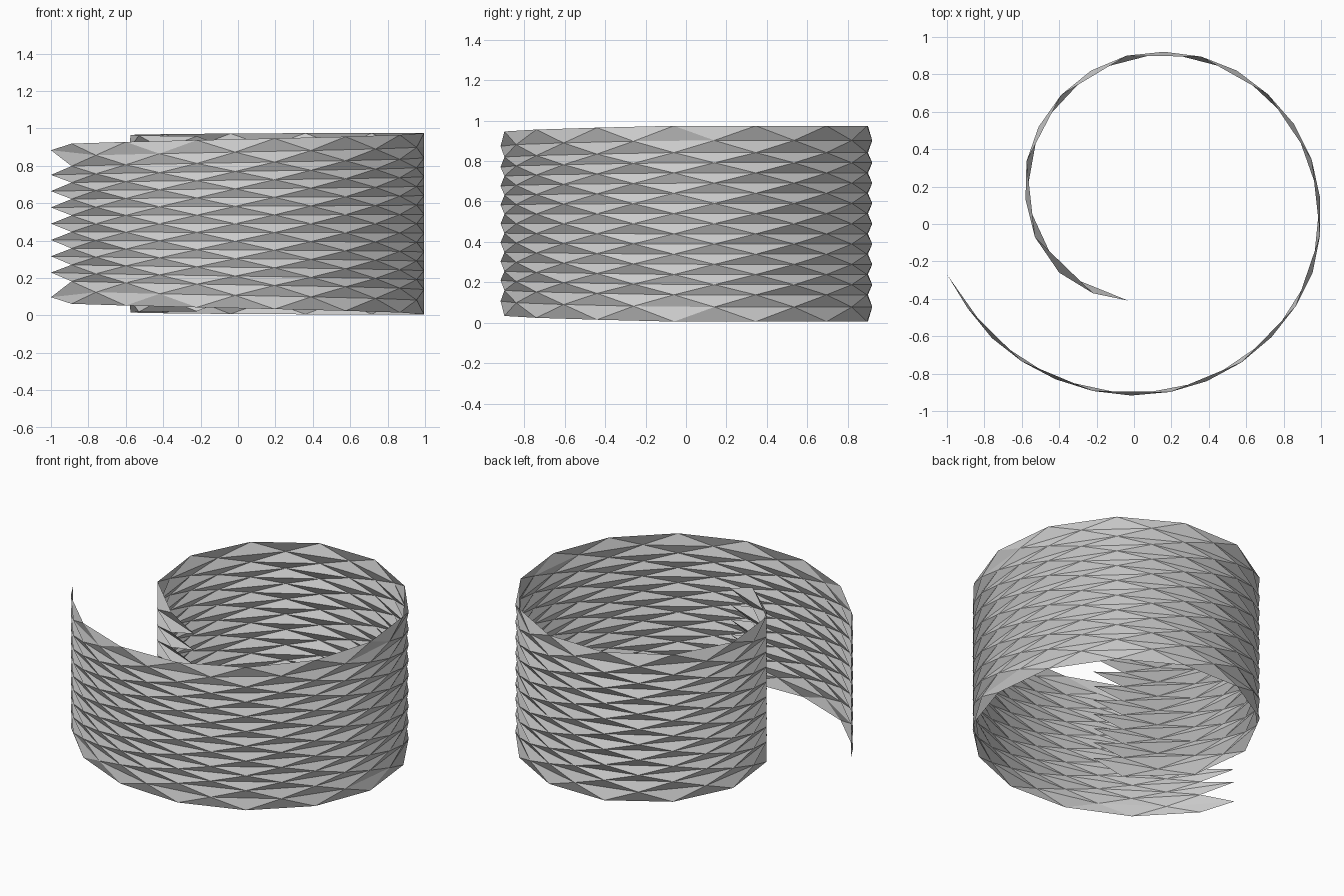
import bpy, bmesh

if "Cube" in bpy.data.objects:
    bpy.data.objects.remove(bpy.data.objects["Cube"])

# Plan of the curl, one point per fold column, from outer tip to inner tip
PLAN = [(-1, -.27), (-.89, -.45), (-.76, -.61), (-.60, -.735), (-.42, -.83), (-.22, -.893),
        (-.015, -.917), (.195, -.898), (.39, -.84), (.575, -.74), (.735, -.605), (.865, -.44),
        (.955, -.26), (.995, -.06), (.995, .14), (.95, .345), (.855, .535), (.715, .695),
        (.55, .82), (.36, .895), (.16, .921), (-.04, .9), (-.23, .82), (-.39, .69),
        (-.51, .52), (-.575, .335), (-.58, .13), (-.53, -.07), (-.40, -.26), (-.22, -.37),
        (-.03, -.41)]
MID = 0.49      # mid height of the sheet
LAST = len(PLAN) - 1


def row_pitch(i):
    # pleats open up slightly away from the outer tip
    return 0.087 + 0.0135 * min(1, i / 13) - 0.004 * max(0, (i - 20) / 10)


def height(i, k):
    # k is in half rows; border points are stretched outward
    z = k / 2 * row_pitch(i)
    lift = 0.032 if abs(k) == 9 else 0.01 if abs(k) == 8 else 0
    if i == 0 and abs(k) == 8:
        lift = 0.045
    return MID + z + (lift if k > 0 else -lift)


# Diamond-pleated sheet: even columns have 9 points, odd ones 10
bm = bmesh.new()
v = {}
for i, (x, y) in enumerate(PLAN):
    top = 8 if i % 2 == 0 else 9
    for k in range(-top, top + 1, 2):
        v[i, k] = bm.verts.new((x, y, height(i, k)))

# Each diamond is two triangles hinged on a level crease
for (i, k) in list(v):
    if i + 2 > LAST:
        continue
    a, b = v[i, k], v[i + 2, k]
    if (i + 1, k + 1) in v:
        bm.faces.new((a, b, v[i + 1, k + 1]))
    if (i + 1, k - 1) in v:
        bm.faces.new((b, a, v[i + 1, k - 1]))

mesh = bpy.data.meshes.new("pleated_sheet")
bm.to_mesh(mesh)
bm.free()
sheet = bpy.data.objects.new("pleated_sheet", mesh)
bpy.context.collection.objects.link(sheet)
